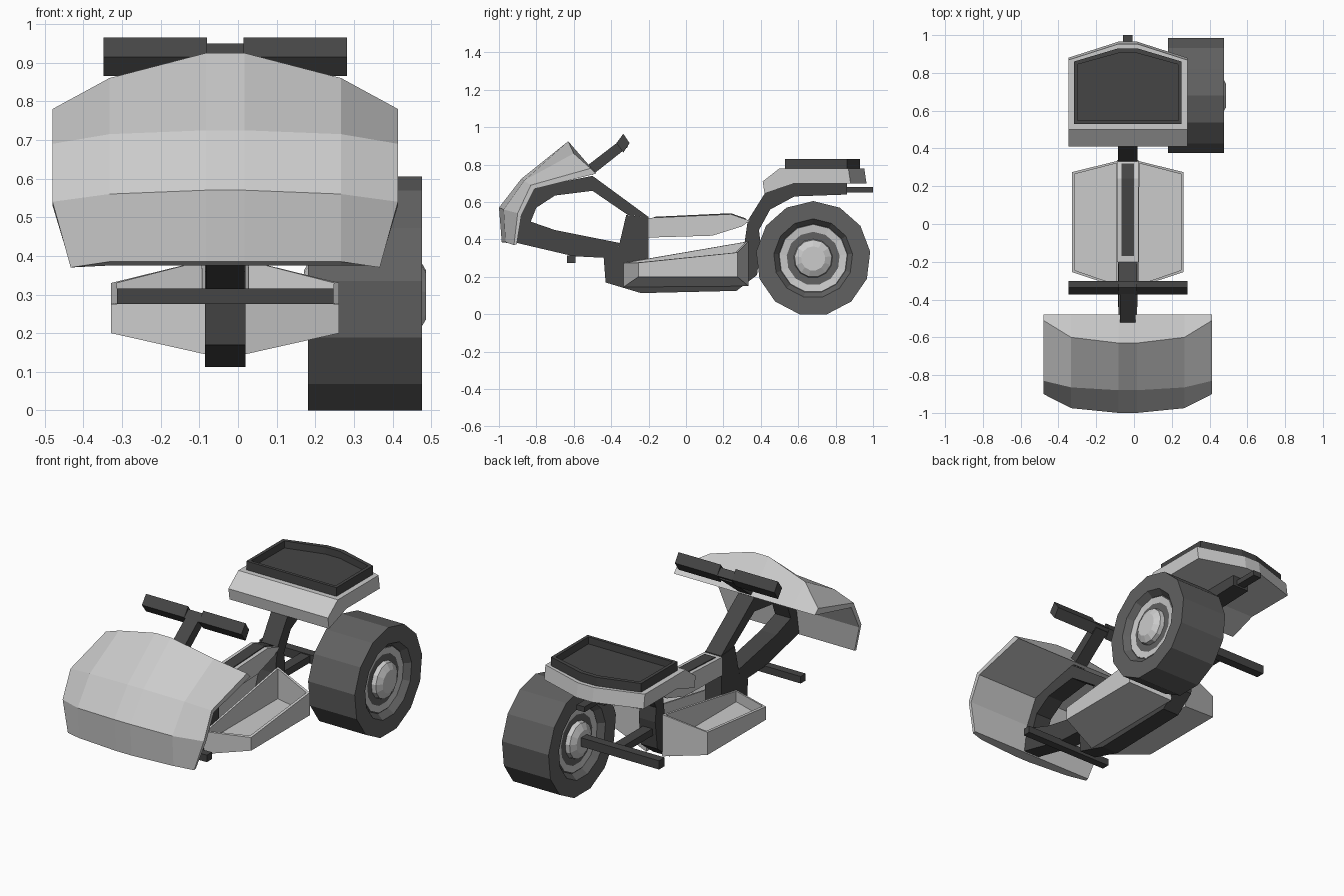
import bpy, bmesh, math

if "Cube" in bpy.data.objects:
    bpy.data.objects.remove(bpy.data.objects["Cube"])

CX = -0.033  # centre plane of the bike body (the lone wheel shifts the bounds)


def material(name, v):
    m = bpy.data.materials.new(name)
    m.diffuse_color = (v, v, v, 1)
    m.use_nodes = True
    m.node_tree.nodes["Principled BSDF"].inputs["Base Color"].default_value = m.diffuse_color
    return m


DARK, TYRE = material("dark", 0.06), material("rubber", 0.12)


def finish(name, bm, mat=None):
    bmesh.ops.recalc_face_normals(bm, faces=bm.faces)
    me = bpy.data.meshes.new(name)
    bm.to_mesh(me)
    bm.free()
    ob = bpy.data.objects.new(name, me)
    bpy.context.collection.objects.link(ob)
    if mat:
        me.materials.append(mat)
    return ob


def loft(name, sections, mat=None):
    """Skin a list of rings of (x, y, z), x measured from the body centre."""
    bm = bmesh.new()
    rings = [[bm.verts.new((x + CX, y, z)) for x, y, z in s] for s in sections]
    n = len(rings[0])
    for a, b in zip(rings, rings[1:]):
        for i in range(n):
            j = (i + 1) % n
            bm.faces.new((a[i], a[j], b[j], b[i]))
    bm.faces.new(rings[0])
    bm.faces.new(rings[-1])
    return finish(name, bm, mat)


def mirrored(half):
    """Sections from centre outwards -> full left-to-right list."""
    return [[(-x, y, z) for x, y, z in s] for s in reversed(half)] + half


def prism(name, prof, x0, x1, mat=None):
    return loft(name, [[(x, y, z) for y, z in prof] for x in (x0, x1)], mat)


def box(name, x0, x1, y0, y1, z0, z1, mat=None):
    return prism(name, [(y0, z0), (y1, z0), (y1, z1), (y0, z1)], x0, x1, mat)


def tray(name, plan, wall, floor, mat=None):
    """Plan corners (x, y, bottom, top) made into a solid with a sunken top."""
    bm = bmesh.new()
    lo = [bm.verts.new((x + CX, y, b)) for x, y, b, t in plan]
    hi = [bm.verts.new((x + CX, y, t)) for x, y, b, t in plan]
    n = len(plan)
    for i in range(n):
        j = (i + 1) % n
        bm.faces.new((lo[i], lo[j], hi[j], hi[i]))
    bm.faces.new(lo)
    top = bm.faces.new(hi)
    bmesh.ops.recalc_face_normals(bm, faces=bm.faces)
    bmesh.ops.inset_region(bm, faces=[top], thickness=wall)
    ext = bmesh.ops.extrude_discrete_faces(bm, faces=[top])
    for v in ext["faces"][0].verts:
        v.co.z = floor
    return finish(name, bm, mat)


def revolve(name, prof, sides, cy, cz, mat=None):
    """Turn an (x, radius) profile about a sideways axle; first vertex on top."""
    bm = bmesh.new()
    rings = [[bm.verts.new((x, cy + r * math.sin(a), cz + r * math.cos(a)))
              for a in (2 * math.pi * i / sides for i in range(sides))] for x, r in prof]
    for a, b in zip(rings, rings[1:]):
        for i in range(sides):
            j = (i + 1) % sides
            bm.faces.new((a[i], a[j], b[j], b[i]))
    bm.faces.new(rings[0])
    bm.faces.new(rings[-1])
    return finish(name, bm, mat)


# Front fairing: faceted outer skin, plain underside
def fairing_section(x, outer, x_low):
    inner = [(-0.905, 0.375), (-0.88, 0.53), (-0.81, 0.67), (-0.48, 0.752)]
    xs = [x, x, x, x_low, x_low, x, x, x]
    return [(a, y, z) for a, (y, z) in zip(xs, outer + inner)]


loft("front_fairing", mirrored([
    fairing_section(0.05, [(-0.63, 0.925), (-0.88, 0.725), (-1.0, 0.57), (-0.985, 0.385)], 0.05),
    fairing_section(0.30, [(-0.60, 0.86), (-0.865, 0.715), (-0.975, 0.56), (-0.965, 0.385)], 0.30),
    fairing_section(0.447, [(-0.51, 0.78), (-0.83, 0.69), (-0.90, 0.54), (-0.92, 0.37)], 0.40),
]))

# Frame: front arch, then head column, belly beam, rear riser and seat rail
prism("front_frame_arch", [(-.2, .52), (-.5, .74), (-.85, .67), (-.91, .5), (-.92, .385),
                           (-.6, .31), (-.4, .3), (-.35, .38), (-.7, .45), (-.83, .495),
                           (-.8, .57), (-.7, .635), (-.5, .66), (-.31, .53)], -0.05, 0.05, DARK)
prism("main_frame", [(-.32, .53), (-.36, .36), (-.44, .3), (-.43, .17), (-.24, .113),
                     (.27, .125), (.38, .21), (.40, .37), (.39, .45), (.45, .56), (.58, .63),
                     (.86, .64), (.86, .71), (.55, .71), (.43, .66), (.33, .5), (.31, .36),
                     (.25, .2), (-.2, .2), (-.2, .52)], -0.052, 0.052, DARK)
box("tail_bar", -0.025, 0.025, 0.80, 1.0, 0.65, 0.68, DARK)

# Spine cover with a dark strip along its top
prism("spine_cover", [(-.2, .515), (.24, .535), (.34, .5), (.3, .47), (.14, .42), (-.2, .41)],
      -0.056, 0.056)
prism("spine_strip", [(-.17, .51), (.23, .53), (.32, .5), (.32, .512), (.24, .54), (-.17, .521)],
      -0.034, 0.034, DARK)

# Handlebar
prism("handlebar_stem", [(-.56, .77), (-.5, .745), (-.31, .895), (-.345, .935)], -0.04, 0.04, DARK)
grip = [(-.335, .965), (-.302, .915), (-.335, .865), (-.372, .915)]
prism("handlebar_centre", [(y, .912 + (z - .912) * .7) for y, z in grip], -0.06, 0.06, DARK)
for side, s in (("right", 1), ("left", -1)):
    prism(side + "_grip", grip, s * 0.047, s * 0.315, DARK)
    # Footwell beside the belly beam
    tray(side + "_footwell", [(s * .05, -.335, .145, .275), (s * .295, -.255, .20, .275),
                              (s * .295, .275, .20, .33), (s * .05, .335, .15, .39)], 0.018, 0.215)

# Axles and rear link
box("front_axle", -0.28, 0.28, -0.635, -0.59, 0.275, 0.315, DARK)
box("rear_axle", -0.29, 0.25, 0.655, 0.705, 0.28, 0.33, DARK)
box("rear_link", -0.03, 0.03, 0.36, 0.69, 0.285, 0.325, DARK)


# Seat block with pointed tail, and the cargo tray on top
def seat_section(x, r):
    return [(x, y, z) for y, z in [(.41, .71), (.5, .78), (r - .012, .78), (r, .70),
                                   (.58, .70), (.42, .645)]]


loft("seat", mirrored([seat_section(0.05, 0.965), seat_section(0.315, 0.88)]))
plan = [(-.285, .53), (.285, .53), (.285, .86), (.05, .93), (-.05, .93), (-.285, .86)]
tray("cargo_tray", [(x, y, .77, .83) for x, y in plan], 0.025, 0.79, DARK)

# Single rear wheel: hollow-faced tyre with a hub on each side
MID, HALF = 0.3285, 0.1475
right = [(HALF, .307), (HALF, .212), (HALF - .035, .185)]
revolve("rear_tyre", [(MID - x, r) for x, r in reversed(right)] + [(MID + x, r) for x, r in right],
        13, 0.68, 0.298, TYRE)
hub = [(HALF - .03, .18), (HALF - .04, .105), (HALF - .01, .10), (HALF + .01, .065)]
revolve("rear_hub", [(MID - x, r) for x, r in reversed(hub)] + [(MID + x, r) for x, r in hub],
        13, 0.68, 0.298)
